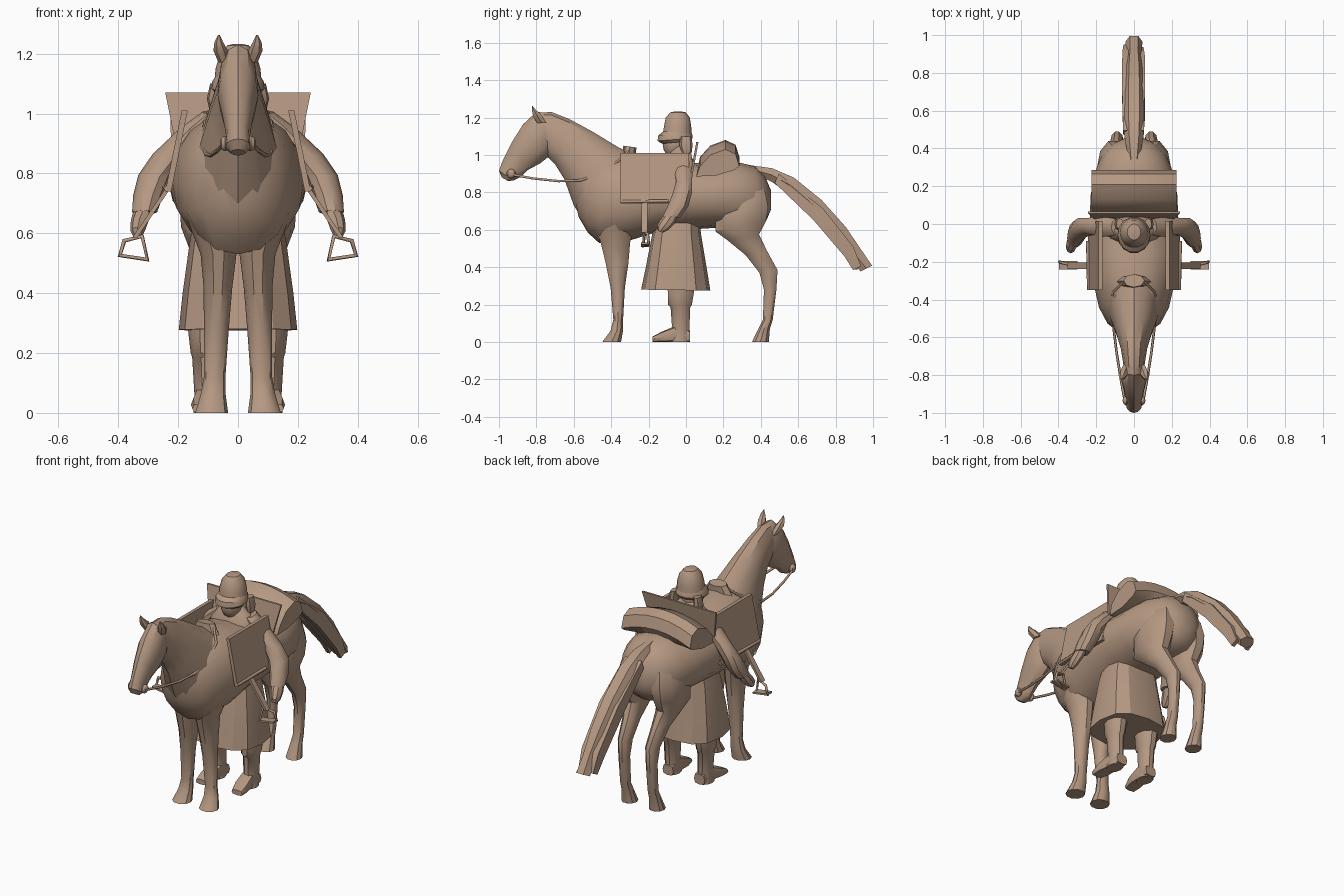
import bpy, bmesh, math
from mathutils import Vector

clay = bpy.data.materials.new("tan clay")
clay.diffuse_color = (0.46, 0.315, 0.225, 1)


def finish(name, bm, angle=35):
    bmesh.ops.recalc_face_normals(bm, faces=bm.faces)
    me = bpy.data.meshes.new(name)
    bm.to_mesh(me)
    bm.free()
    me.materials.append(clay)
    ob = bpy.data.objects.new(name, me)
    bpy.context.collection.objects.link(ob)
    bpy.ops.object.select_all(action='DESELECT')
    bpy.context.view_layer.objects.active = ob
    ob.select_set(True)
    bpy.ops.object.shade_smooth_by_angle(angle=math.radians(angle))
    return ob


def skin(bm, rings):
    n = len(rings[0])
    for a, b in zip(rings, rings[1:]):
        for i in range(n):
            j = (i + 1) % n
            bm.faces.new((a[i], a[j], b[j], b[i]))
    bm.faces.new(rings[0])
    bm.faces.new(rings[-1])


def loft(name, sections, n=12, side=1, power=1.0, angle=35):
    """Each section: side-profile points (ya, za), (yb, zb), half width, centre x."""
    bm = bmesh.new()
    rings = []
    for ya, za, yb, zb, hw, xc in sections:
        ring = []
        for i in range(n):
            t = 2 * math.pi * (i + 0.5 * (n == 4)) / n
            c, s = math.cos(t), math.sin(t)
            c = math.copysign(abs(c) ** power, c)
            s = math.copysign(abs(s) ** power, s)
            ring.append(bm.verts.new((side * (xc + hw * c),
                                      (ya + yb) / 2 + s * (ya - yb) / 2,
                                      (za + zb) / 2 + s * (za - zb) / 2)))
        rings.append(ring)
    skin(bm, rings)
    return finish(name, bm, angle)


def pair(name, sections, **kw):
    for label, s in (("right", 1), ("left", -1)):
        loft(f"{label}_{name}", sections, side=s, **kw)


def rod(name, points, r, side=1, closed=False):
    cu = bpy.data.curves.new(name, 'CURVE')
    cu.dimensions = '3D'
    cu.bevel_depth = r
    cu.bevel_resolution = 1
    sp = cu.splines.new('POLY')
    sp.points.add(len(points) - 1)
    for p, (x, y, z) in zip(sp.points, points):
        p.co = (side * x, y, z, 1)
    sp.use_cyclic_u = closed
    cu.use_fill_caps = True
    cu.materials.append(clay)
    ob = bpy.data.objects.new(name, cu)
    bpy.context.collection.objects.link(ob)


def ball(name, centre, radii, seg=12):
    bm = bmesh.new()
    bmesh.ops.create_uvsphere(bm, u_segments=seg, v_segments=8, radius=1)
    for v in bm.verts:
        v.co = Vector(centre) + Vector([a * b for a, b in zip(v.co, radii)])
    return finish(name, bm)


def hull(name, points):
    bm = bmesh.new()
    for p in points:
        bm.verts.new(p)
    bmesh.ops.convex_hull(bm, input=bm.verts)
    return finish(name, bm, 20)


# Horse body, neck and head
loft("horse_body", [
    (-0.61, 0.86, -0.575, 0.67, 0.05, 0), (-0.53, 0.94, -0.525, 0.585, 0.14, 0),
    (-0.42, 1.00, -0.465, 0.53, 0.185, 0), (-0.27, 1.01, -0.31, 0.54, 0.22, 0),
    (-0.15, 0.98, -0.15, 0.59, 0.232, 0), (0.00, 0.96, 0.00, 0.60, 0.235, 0),
    (0.15, 0.95, 0.15, 0.61, 0.23, 0), (0.28, 0.96, 0.28, 0.60, 0.205, 0),
    (0.37, 0.94, 0.38, 0.61, 0.165, 0), (0.42, 0.89, 0.43, 0.65, 0.115, 0),
    (0.455, 0.81, 0.455, 0.71, 0.05, 0)], n=16, power=0.95)
loft("horse_neck", [
    (-0.27, 1.00, -0.53, 0.62, 0.15, 0), (-0.36, 1.04, -0.60, 0.73, 0.13, 0),
    (-0.50, 1.125, -0.65, 0.87, 0.095, 0), (-0.62, 1.19, -0.70, 0.95, 0.07, 0),
    (-0.72, 1.23, -0.745, 0.995, 0.058, 0), (-0.80, 1.225, -0.79, 1.03, 0.05, 0)])
loft("horse_head", [
    (-0.73, 1.225, -0.71, 1.04, 0.045, 0), (-0.80, 1.23, -0.735, 0.99, 0.065, 0),
    (-0.87, 1.165, -0.78, 0.955, 0.068, 0), (-0.93, 1.07, -0.845, 0.92, 0.052, 0),
    (-0.98, 0.97, -0.88, 0.885, 0.04, 0), (-1.0, 0.915, -0.92, 0.865, 0.042, 0),
    (-0.985, 0.88, -0.95, 0.86, 0.025, 0)])
pair("horse_ear", [
    (-0.74, 1.17, -0.80, 1.17, 0.02, 0.045), (-0.77, 1.215, -0.82, 1.205, 0.024, 0.058),
    (-0.80, 1.24, -0.825, 1.235, 0.015, 0.064), (-0.82, 1.262, -0.824, 1.262, 0.003, 0.064)], n=6)

# Horse legs
pair("horse_front_leg", [
    (-0.26, 0.66, -0.50, 0.66, 0.085, 0.09), (-0.295, 0.53, -0.46, 0.53, 0.06, 0.065),
    (-0.305, 0.42, -0.432, 0.42, 0.048, 0.067), (-0.325, 0.29, -0.405, 0.29, 0.042, 0.072),
    (-0.335, 0.12, -0.39, 0.12, 0.036, 0.078), (-0.335, 0.06, -0.405, 0.06, 0.042, 0.083),
    (-0.345, 0.0, -0.45, 0.0, 0.055, 0.088)], n=10)
pair("horse_hind_leg", [
    (0.39, 0.87, 0.23, 0.87, 0.03, 0.09), (0.43, 0.80, 0.18, 0.80, 0.075, 0.10),
    (0.447, 0.72, 0.15, 0.69, 0.088, 0.108), (0.435, 0.65, 0.15, 0.59, 0.08, 0.11),
    (0.395, 0.575, 0.215, 0.545, 0.062, 0.105), (0.435, 0.49, 0.315, 0.465, 0.043, 0.095),
    (0.492, 0.385, 0.39, 0.37, 0.035, 0.09), (0.485, 0.28, 0.415, 0.28, 0.03, 0.09),
    (0.465, 0.12, 0.41, 0.12, 0.03, 0.09), (0.45, 0.07, 0.385, 0.07, 0.034, 0.09),
    (0.445, 0.0, 0.35, 0.0, 0.045, 0.09)], n=10)

# Tail: a main lock and ragged side locks
loft("tail", [
    (0.33, 0.95, 0.36, 0.90, 0.03, 0), (0.46, 0.935, 0.46, 0.85, 0.05, 0),
    (0.58, 0.885, 0.54, 0.79, 0.058, 0), (0.73, 0.765, 0.655, 0.68, 0.058, 0),
    (0.86, 0.62, 0.775, 0.545, 0.052, 0), (0.94, 0.50, 0.87, 0.435, 0.04, 0),
    (1.0, 0.41, 0.93, 0.375, 0.045, 0)], n=6, angle=20)
for x, dy in ((-0.045, -0.02), (0.04, -0.035)):
    loft("tail_lock", [
        (0.50, 0.91, 0.47, 0.84, 0.018, x), (0.74, 0.73, 0.67, 0.64, 0.026, x),
        (0.94 + dy, 0.52, 0.87 + dy, 0.45, 0.024, x), (0.98 + dy, 0.41, 0.92 + dy, 0.38, 0.015, x)],
        n=4, angle=20)

# Saddle flaps, straps, stirrups, reins
for label, s in (("right", 1), ("left", -1)):
    hull(label + "_saddle_flap", [(s * (x + d), y, z) for x, z in ((0.18, 1.01), (0.235, 0.74))
                                  for y in (-0.35, 0.015) for d in (-0.012, 0.008)])
    rod(label + "_flap_bar", [(0.24, -0.35, 0.75), (0.245, -0.09, 0.755)], 0.009, s)
    hull(label + "_stirrup_strap", [(s * (x + d), y, z) for x, z in ((0.20, 0.80), (0.345, 0.585))
                                    for y in (-0.238, -0.205) for d in (-0.008, 0.008)])
    rod(label + "_stirrup", [(0.32, -0.22, 0.59), (0.38, -0.205, 0.575), (0.395, -0.20, 0.525),
                             (0.302, -0.23, 0.51)], 0.008, s, True)
    hull(label + "_stirrup_tread", [(s * x, y, z + d) for x, z in ((0.30, 0.508), (0.397, 0.522))
                                    for y in (-0.24, -0.195) for d in (0, 0.01)])
    ball(label + "_bit", (s * 0.043, -0.935, 0.90), (0.018, 0.025, 0.025), 8)
    rod(label + "_rein", [(0.05, -0.93, 0.895), (0.07, -0.82, 0.875), (0.092, -0.68, 0.86),
                          (0.107, -0.56, 0.865), (0.118, -0.45, 0.905), (0.11, -0.36, 0.97),
                          (0.05, -0.30, 1.03)], 0.007, s)
loft("saddle_pommel", [(-0.27, 0.99, -0.34, 0.99, 0.09, 0), (-0.265, 1.04, -0.335, 1.05, 0.055, 0)], n=8)

# Tall saddle back board, wider at the top
hull("saddle_back", [(x, y + d, z) for x0, y, z in ((0.21, 0.025, 0.905), (0.243, 0.055, 1.07))
                     for x in (-x0, x0) for d in (0, 0.012)])

# Bedroll draped over the horse's back, drooping at the ends
profile = [(0.055, 0.90), (0.075, 0.99), (0.13, 1.05), (0.21, 1.08), (0.265, 1.055),
           (0.285, 0.99), (0.26, 0.935), (0.16, 0.905)]
bm = bmesh.new()
skin(bm, [[bm.verts.new((0.225 * t - 0.1 * t * (0.96 - z) * (z < 0.96), y,
                         z - (0.05 if z > 0.95 else 0.015) * t * t)) for y, z in profile]
          for t in (-1, -0.67, -0.33, 0, 0.33, 0.67, 1)])
finish("bedroll", bm)

# Rider: coat, torso, legs and boots
loft("coat_skirt", [
    (0.13, 0.275, -0.24, 0.28, 0.198, 0), (0.11, 0.40, -0.215, 0.40, 0.185, 0),
    (0.08, 0.58, -0.18, 0.58, 0.16, 0), (0.07, 0.68, -0.15, 0.68, 0.14, 0)], n=12, power=0.75, angle=25)
loft("coat_torso", [
    (0.07, 0.66, -0.15, 0.66, 0.14, 0), (0.06, 0.85, -0.14, 0.85, 0.15, 0),
    (0.045, 0.96, -0.11, 0.96, 0.145, 0), (0.02, 1.01, -0.09, 1.01, 0.10, 0),
    (0.0, 1.05, -0.07, 1.05, 0.05, 0)])
pair("rider_leg", [
    (0.06, 0.36, -0.11, 0.36, 0.07, 0.105), (0.045, 0.26, -0.10, 0.26, 0.055, 0.11),
    (0.035, 0.20, -0.10, 0.20, 0.048, 0.11), (0.025, 0.185, -0.085, 0.185, 0.043, 0.11),
    (0.02, 0.05, -0.075, 0.05, 0.038, 0.107), (0.02, 0.0, -0.09, 0.0, 0.042, 0.107)], n=10)
pair("boot", [
    (0.022, 0.06, 0.022, 0.0, 0.035, 0.103), (-0.06, 0.085, -0.06, 0.0, 0.04, 0.105),
    (-0.13, 0.055, -0.13, 0.0, 0.045, 0.112), (-0.178, 0.03, -0.178, 0.0, 0.035, 0.118)],
    n=8, power=0.6)

# Rider's sleeves and hands
pair("sleeve", [
    (0.03, 1.01, -0.06, 1.00, 0.03, 0.09), (0.04, 0.95, -0.07, 0.95, 0.05, 0.145),
    (0.035, 0.87, -0.055, 0.86, 0.06, 0.225), (0.035, 0.80, -0.075, 0.79, 0.055, 0.278),
    (0.015, 0.725, -0.10, 0.73, 0.05, 0.30), (-0.03, 0.665, -0.125, 0.675, 0.042, 0.312)], n=10)
pair("hand", [
    (-0.04, 0.68, -0.115, 0.68, 0.032, 0.316), (-0.06, 0.635, -0.14, 0.65, 0.03, 0.328),
    (-0.095, 0.60, -0.155, 0.62, 0.025, 0.335), (-0.125, 0.585, -0.15, 0.595, 0.015, 0.335)], n=8)

# Rider's head, helmet, fur band and ear flaps
ball("rider_head", (0, -0.06, 1.06), (0.06, 0.065, 0.08))
loft("helmet", [
    (0.035, 1.09, -0.13, 1.09, 0.08, 0), (0.03, 1.15, -0.12, 1.15, 0.075, 0),
    (0.022, 1.20, -0.11, 1.20, 0.06, 0), (0.0, 1.228, -0.085, 1.228, 0.036, 0),
    (-0.03, 1.233, -0.055, 1.233, 0.01, 0)], n=14)
loft("fur_band", [
    (0.025, 1.075, -0.13, 1.06, 0.075, 0), (0.038, 1.09, -0.155, 1.075, 0.088, 0),
    (0.036, 1.11, -0.15, 1.105, 0.086, 0), (0.025, 1.125, -0.125, 1.125, 0.075, 0)], n=14)
pair("ear_flap", [
    (0.03, 1.10, -0.03, 1.10, 0.018, 0.075), (0.035, 1.05, -0.035, 1.05, 0.022, 0.082),
    (0.03, 1.01, -0.02, 1.01, 0.015, 0.08)], n=8)
